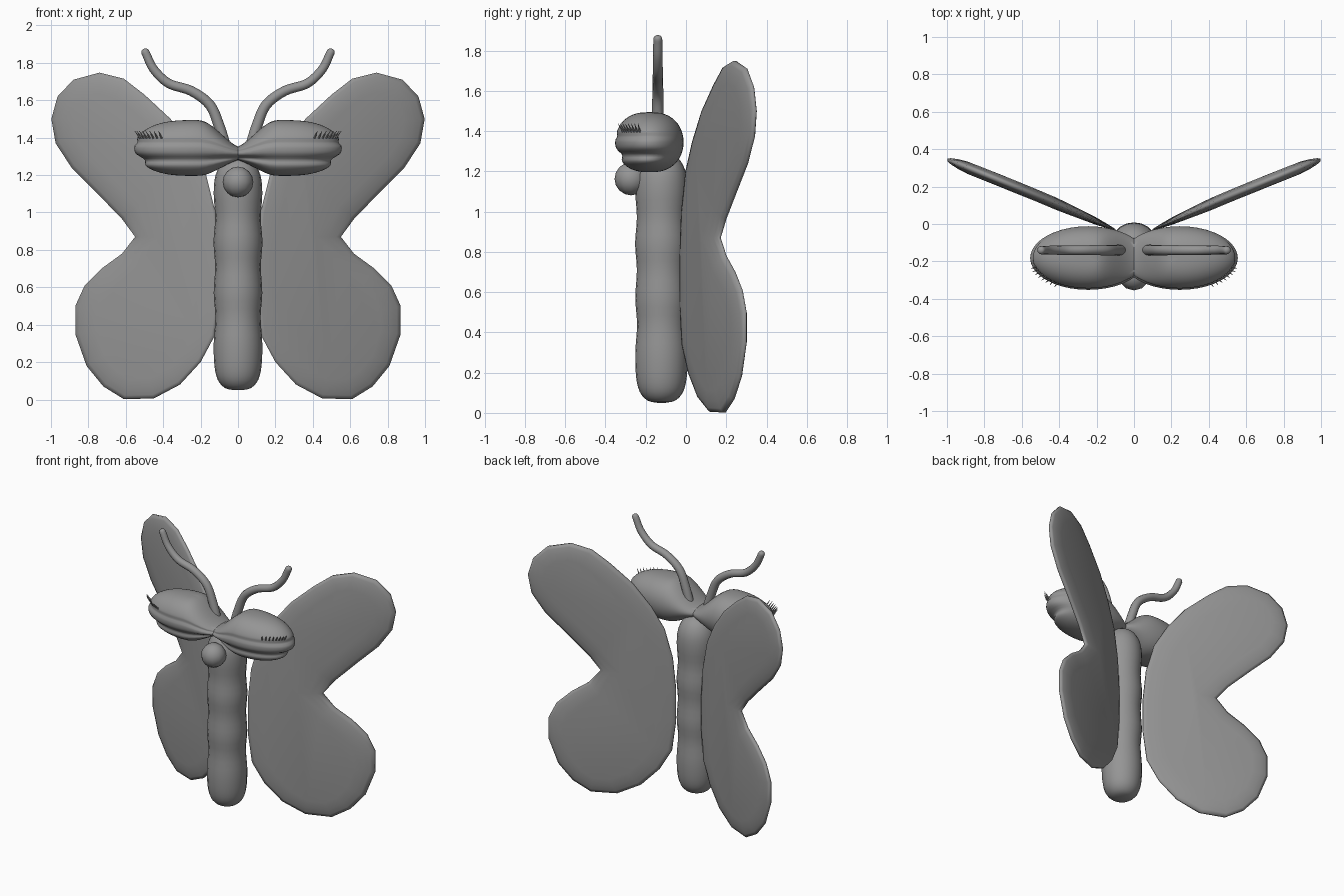
import bpy, bmesh, math
from mathutils import Vector, Matrix

if "Cube" in bpy.data.objects:
    bpy.data.objects.remove(bpy.data.objects["Cube"])

grey = bpy.data.materials.new("dark_grey")
grey.diffuse_color = (.3, .3, .3, 1)
grey.use_nodes = True
grey.node_tree.nodes["Principled BSDF"].inputs["Base Color"].default_value = grey.diffuse_color


def make(name, bm, mirror=False, angle=None):
    bmesh.ops.recalc_face_normals(bm, faces=bm.faces[:])
    me = bpy.data.meshes.new(name)
    bm.to_mesh(me)
    bm.free()
    me.materials.append(grey)
    ob = bpy.data.objects.new(name, me)
    bpy.context.collection.objects.link(ob)
    for p in me.polygons:
        p.use_smooth = True
    if mirror:
        ob.modifiers.new("mirror", 'MIRROR')
    if angle:
        bpy.ops.object.select_all(action='DESELECT')
        ob.select_set(True)
        bpy.context.view_layer.objects.active = ob
        bpy.ops.object.shade_smooth_by_angle(angle=math.radians(angle))
    return ob


def loft(rings):
    # skin a list of closed rings, with capped ends
    bm = bmesh.new()
    vs = [[bm.verts.new(p) for p in r] for r in rings]
    n = len(vs[0])
    for a, b in zip(vs, vs[1:]):
        for i in range(n):
            bm.faces.new((a[i], a[(i + 1) % n], b[(i + 1) % n], b[i]))
    bm.faces.new(vs[0])
    bm.faces.new(vs[-1])
    return bm


def catmull(pts, steps):
    pts = [Vector(p) for p in pts]
    out = []
    for i in range(len(pts) - 1):
        p0, p1, p2, p3 = pts[max(i - 1, 0)], pts[i], pts[i + 1], pts[min(i + 2, len(pts) - 1)]
        for s in range(steps):
            t = s / steps
            out.append(0.5 * (2 * p1 + (p2 - p0) * t + (2 * p0 - 5 * p1 + 4 * p2 - p3) * t * t
                              + (3 * p1 - p0 - 3 * p2 + p3) * t ** 3))
    return out + [pts[-1]]


# segmented body
profile = [(.02, .05), (.07, .062), (.108, .105), (.126, .18), (.13, .3), (.121, .44), (.13, .57),
           (.122, .71), (.131, .84), (.122, .97), (.13, 1.1), (.12, 1.2), (.08, 1.27), (.02, 1.3)]
rings = [[(p.x * math.cos(k * math.tau / 20), -.122 + p.x * math.sin(k * math.tau / 20), p.y)
          for k in range(20)] for p in catmull(profile, 3)]
make("body", loft(rings))

# wings: outline plate, puffed by insetting both sides, then swept back
outline = [(.17, 1.2), (.25, 1.35), (.36, 1.5), (.5, 1.63), (.61, 1.715), (.74, 1.748), (.88, 1.71),
           (.965, 1.62), (.998, 1.5), (.975, 1.37), (.89, 1.24), (.76, 1.11), (.62, .965), (.55, .87),
           (.62, .78), (.73, .70), (.82, .61), (.87, .5), (.87, .35), (.81, .18), (.72, .07),
           (.61, .002), (.45, .006), (.31, .08), (.2, .2), (.125, .34), (.1, .55), (.1, .78), (.12, 1.0)]
bm = bmesh.new()
lo = [bm.verts.new((x, -.008, z)) for x, z in outline]
hi = [bm.verts.new((x, .008, z)) for x, z in outline]
caps = [bm.faces.new(lo), bm.faces.new(hi)]
for i in range(len(lo)):
    j = (i + 1) % len(lo)
    bm.faces.new((lo[i], lo[j], hi[j], hi[i]))
bmesh.ops.recalc_face_normals(bm, faces=bm.faces[:])
for f in caps:
    for t, d in ((.02, .009), (.035, .009), (.05, .007)):
        bmesh.ops.inset_region(bm, faces=[f], thickness=t, depth=d, use_even_offset=True)
for v in bm.verts:
    u = v.co.x - .1
    v.co.y = v.co.y * min(1, .4 + 2 * max(u, 0)) + .415 * u - .03 + .008 * math.sin(math.pi * u / .9)
make("wings", bm, True)

# big lidded eyes, grooved in front and pinched together at the middle
C = Vector((.245, -.182, 1.345))
rings = []
for i in range(41):
    lat = -math.pi / 2 + .02 + (math.pi - .04) * i / 40
    s = math.sin(lat)
    r = max(math.cos(lat), .02) ** .78
    ring = []
    for k in range(40):
        a = k * math.tau / 40
        c, d = math.cos(a), math.sin(a)
        front = max(0, min(1, .5 - d + .4 * c))
        g = .14 * math.exp(-((s + .43) / .15) ** 2) + .05 * math.exp(-((s - .2) / .08) ** 2)
        rr = r * (1 - g * front)
        x = C.x + .31 * rr * c
        t = max(0, min(1, (x + .03) / .24))
        f = .33 + .67 * t * t * (3 - 2 * t)
        z = C.z + .149 * s
        ring.append((x, C.y + .17 * rr * d, 1.3 + (z - 1.3) * f))
    rings.append(ring)
make("eyes", loft(rings), True)

# eyelashes
bm = bmesh.new()
for i in range(8):
    a = math.radians(-56 + 5.5 * i)
    out = Vector((math.cos(a) * .6, math.sin(a) * .6, .8)).normalized()
    base = C + Vector((.30 * math.cos(a), .165 * math.sin(a), .062))
    rot = out.to_track_quat('Z', 'Y').to_matrix().to_4x4()
    bmesh.ops.create_cone(bm, cap_ends=True, segments=6, radius1=.006, radius2=.001, depth=.05,
                          matrix=Matrix.Translation(base + out * .012) @ rot)
make("eyelashes", bm, True, 40)

# nose
bm = bmesh.new()
bmesh.ops.create_uvsphere(bm, u_segments=12, v_segments=8, radius=.082,
                          matrix=Matrix.Translation((0, -.273, 1.163)))
make("nose", bm)

# antennae: round tube swept along a curve
path = catmull([(.07, 1.36), (.1, 1.46), (.15, 1.575), (.25, 1.65), (.37, 1.69), (.45, 1.765),
                (.49, 1.845), (.503, 1.875)], 5)
rings = []
for i, p in enumerate(path):
    d = (path[min(i + 1, len(path) - 1)] - path[max(i - 1, 0)]).normalized()
    rest = len(path) - 1 - i
    r = (.03 - .009 * i / len(path)) * (1 if rest > 3 else (.3, .65, .85, .96)[rest])
    rings.append([(p.x + r * math.cos(k * math.tau / 12) * d.y, -.14 + r * math.sin(k * math.tau / 12),
                   p.y - r * math.cos(k * math.tau / 12) * d.x) for k in range(12)])
make("antennae", loft(rings), True)
